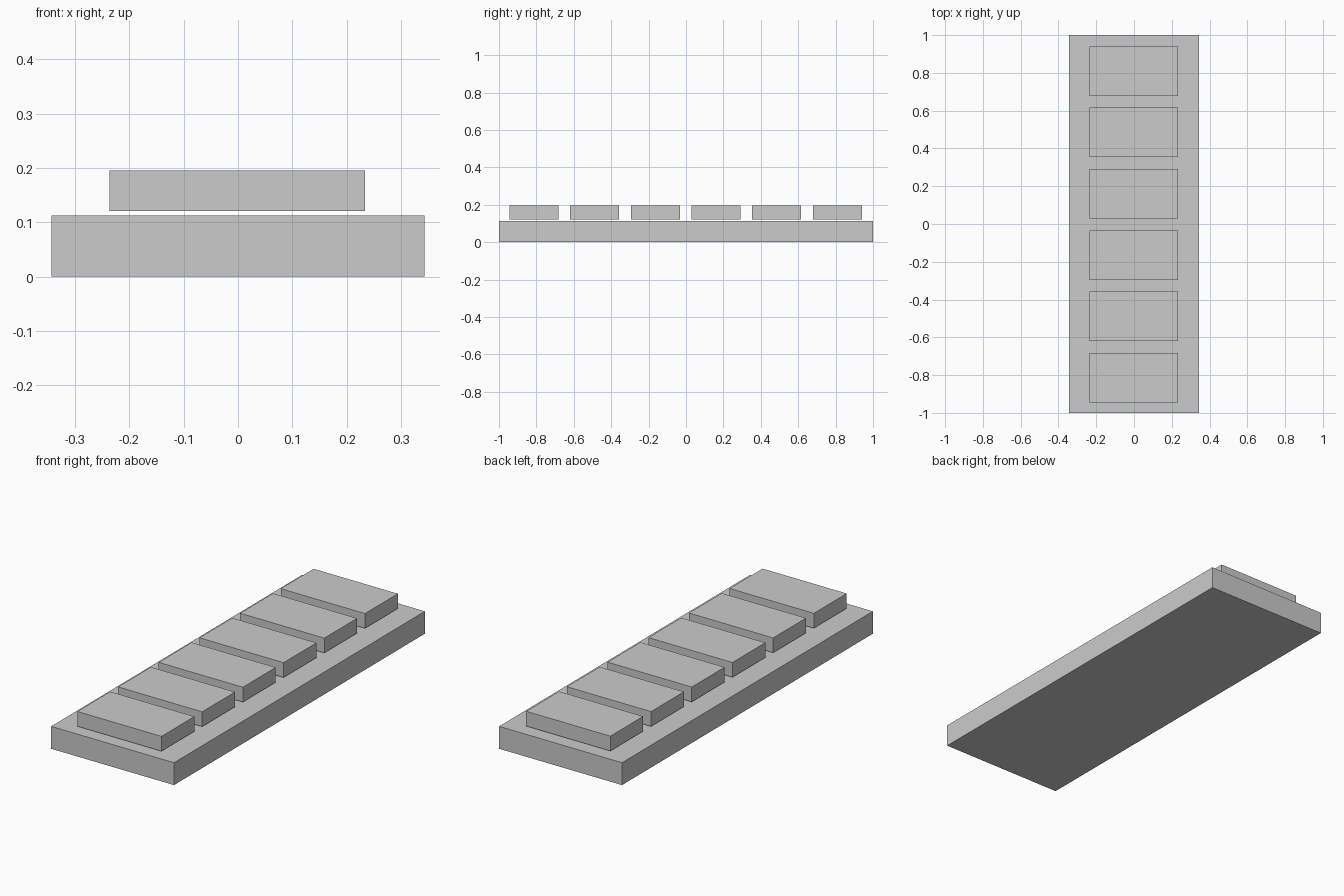
import bpy

if "Cube" in bpy.data.objects:
    bpy.data.objects.remove(bpy.data.objects["Cube"])

# Single plain grey
grey = bpy.data.materials.new("grey")
grey.diffuse_color = (0.6, 0.6, 0.6, 1.0)
grey.use_nodes = True
grey.node_tree.nodes["Principled BSDF"].inputs["Base Color"].default_value = grey.diffuse_color


def box(name, center, size):
    """Axis-aligned box with its scale baked into the mesh."""
    bpy.ops.mesh.primitive_cube_add(size=1, location=center)
    obj = bpy.context.object
    obj.name = name
    obj.scale = size
    bpy.ops.object.transform_apply(location=False, rotation=False, scale=True)
    obj.data.materials.append(grey)
    return obj


# Long base slab
box("base_slab", (0, 0, 0.0565), (0.686, 2.0, 0.113))

# Row of six raised blocks, floating just above the slab
COUNT, PITCH = 6, 0.3245
for i in range(COUNT):
    y = (i - (COUNT - 1) / 2) * PITCH - 0.002
    box(f"raised_block_{i + 1}", (-0.001, y, 0.158), (0.47, 0.262, 0.075))
